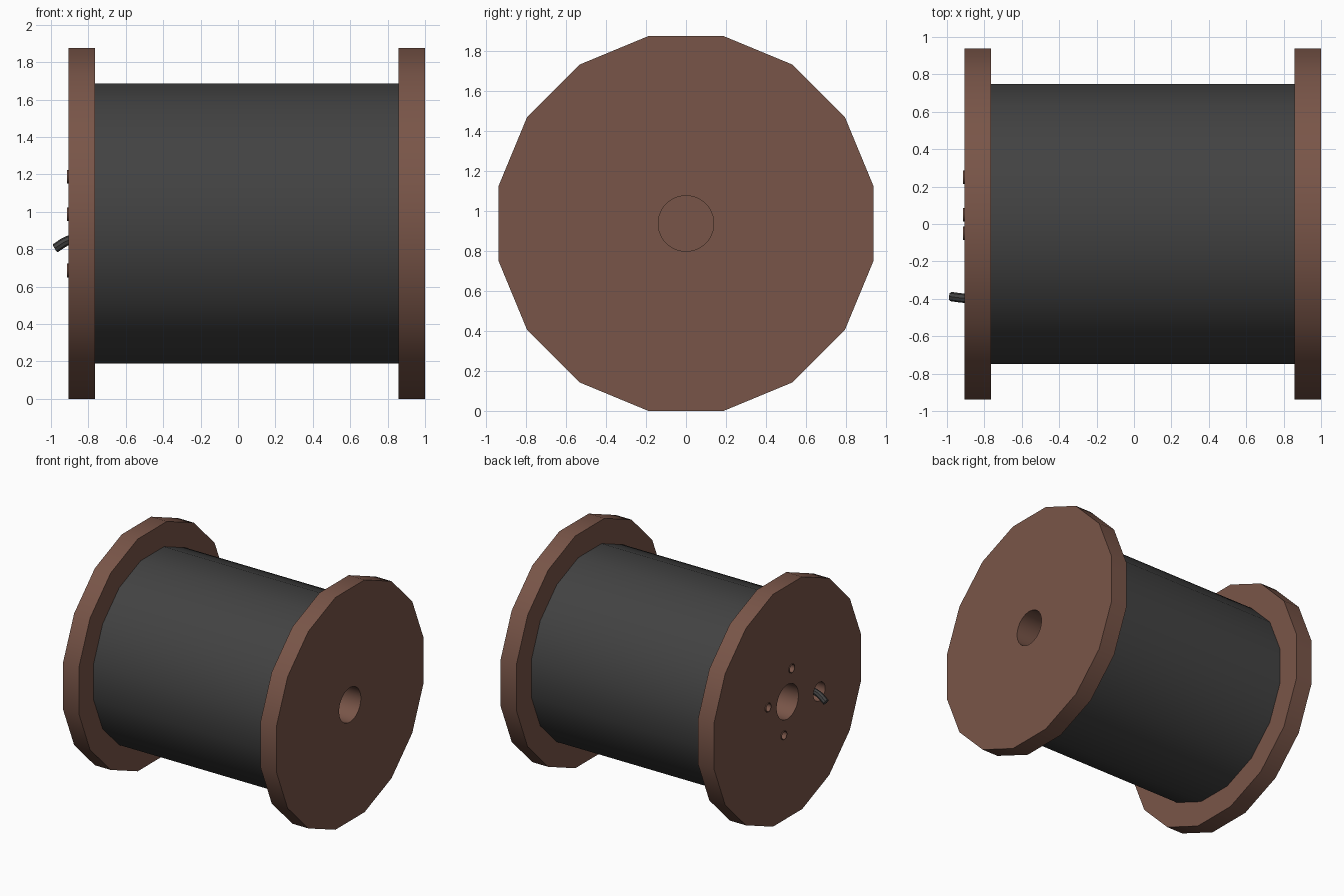
import bpy, bmesh, math
from mathutils import Matrix

if "Cube" in bpy.data.objects:
    bpy.data.objects.remove(bpy.data.objects["Cube"])

CZ = 0.9375                       # axle height
HOLE_R = 0.139


def material(name, rgb):
    m = bpy.data.materials.new(name)
    m.diffuse_color = (*rgb, 1)
    m.use_nodes = True
    m.node_tree.nodes["Principled BSDF"].inputs["Base Color"].default_value = m.diffuse_color
    return m


BROWN = material("brown", (0.191, 0.091, 0.065))
DARK = material("dark grey", (0.0545, 0.0545, 0.0545))


def finish(ob):
    bpy.ops.object.select_all(action='DESELECT')
    ob.select_set(True)
    bpy.context.view_layer.objects.active = ob
    bpy.ops.object.shade_smooth_by_angle(angle=math.radians(35))


def cylinder(name, x0, x1, r, sides, mat, y=0, z=CZ, caps=True, flip=False):
    """Cylinder along x with flat sides facing the axes."""
    bm = bmesh.new()
    bmesh.ops.create_cone(bm, cap_ends=caps, segments=sides, radius1=r, radius2=r, depth=x1 - x0)
    turn = Matrix.Rotation(math.pi / 2, 4, 'Y') @ Matrix.Rotation(math.pi / sides, 4, 'Z')
    bmesh.ops.transform(bm, verts=bm.verts, matrix=Matrix.Translation(((x0 + x1) / 2, y, z)) @ turn)
    if flip:
        bmesh.ops.reverse_faces(bm, faces=bm.faces)
    me = bpy.data.meshes.new(name)
    bm.to_mesh(me)
    bm.free()
    me.materials.append(mat)
    ob = bpy.data.objects.new(name, me)
    bpy.context.collection.objects.link(ob)
    return ob


def cut(ob, cutter):
    bpy.context.view_layer.objects.active = ob
    mod = ob.modifiers.new("cut", 'BOOLEAN')
    mod.operation, mod.solver, mod.object = 'DIFFERENCE', 'EXACT', cutter
    bpy.ops.object.modifier_apply(modifier=mod.name)
    bpy.data.objects.remove(cutter)


# Wooden end discs with the axle hole
FLANGE_R = 0.9375 / math.cos(math.pi / 16)
left = cylinder("left_flange", -0.907, -0.765, FLANGE_R, 16, BROWN)
right = cylinder("right_flange", 0.858, 1.0, FLANGE_R, 16, BROWN)
for f, x in ((left, -0.83), (right, 0.93)):
    cut(f, cylinder("axle_cutter", x - 0.2, x + 0.2, HOLE_R, 32, BROWN))

# Bolt sockets with thin raised rims around the axle hole
for i in range(3):
    a = math.radians(11.25 + 90 * i)
    y, z = 0.256 * math.cos(a), CZ + 0.256 * math.sin(a)
    if i == 2:                                    # lower socket; the fourth side holds the cable
        y, z = 0.05, CZ - 0.251
    cut(left, cylinder("socket_cutter", -1.0, -0.80, 0.031, 16, BROWN, y, z))
    rim = cylinder(f"socket_rim_{i + 1}", -0.914, -0.90, 0.037, 16, BROWN, y, z)
    cut(rim, cylinder("rim_cutter", -1.0, -0.80, 0.031, 16, BROWN, y, z))
    finish(rim)

# Cable outlet
cut(left, cylinder("outlet_cutter", -1.0, -0.79, 0.075, 20, BROWN, -0.405, 0.865))
finish(left)
finish(right)

# Wound drum and axle tube
finish(cylinder("drum", -0.765, 0.858, 0.748 / math.cos(math.pi / 16), 16, DARK, caps=False))
finish(cylinder("axle_tube", -0.765, 0.858, HOLE_R, 32, BROWN, caps=False, flip=True))
cylinder("axle_plug", 0.03, 0.06, HOLE_R, 32, BROWN)

# Loose cable end drooping from the outlet
cu = bpy.data.curves.new("cable_end", 'CURVE')
cu.dimensions = '3D'
cu.bevel_depth, cu.bevel_resolution, cu.use_fill_caps = 0.025, 2, True
cu.resolution_u = 5
sp = cu.splines.new('BEZIER')
path = [(-0.795, -0.402, 0.862), (-0.905, -0.397, 0.848), (-0.978, -0.388, 0.805)]
sp.bezier_points.add(len(path) - 1)
for p, co in zip(sp.bezier_points, path):
    p.co = co
    p.handle_left_type = p.handle_right_type = 'AUTO'
cu.materials.append(DARK)
cable = bpy.data.objects.new("cable_end", cu)
bpy.context.collection.objects.link(cable)
bpy.ops.object.select_all(action='DESELECT')
cable.select_set(True)
bpy.context.view_layer.objects.active = cable
bpy.ops.object.convert(target='MESH')
finish(bpy.context.view_layer.objects.active)
